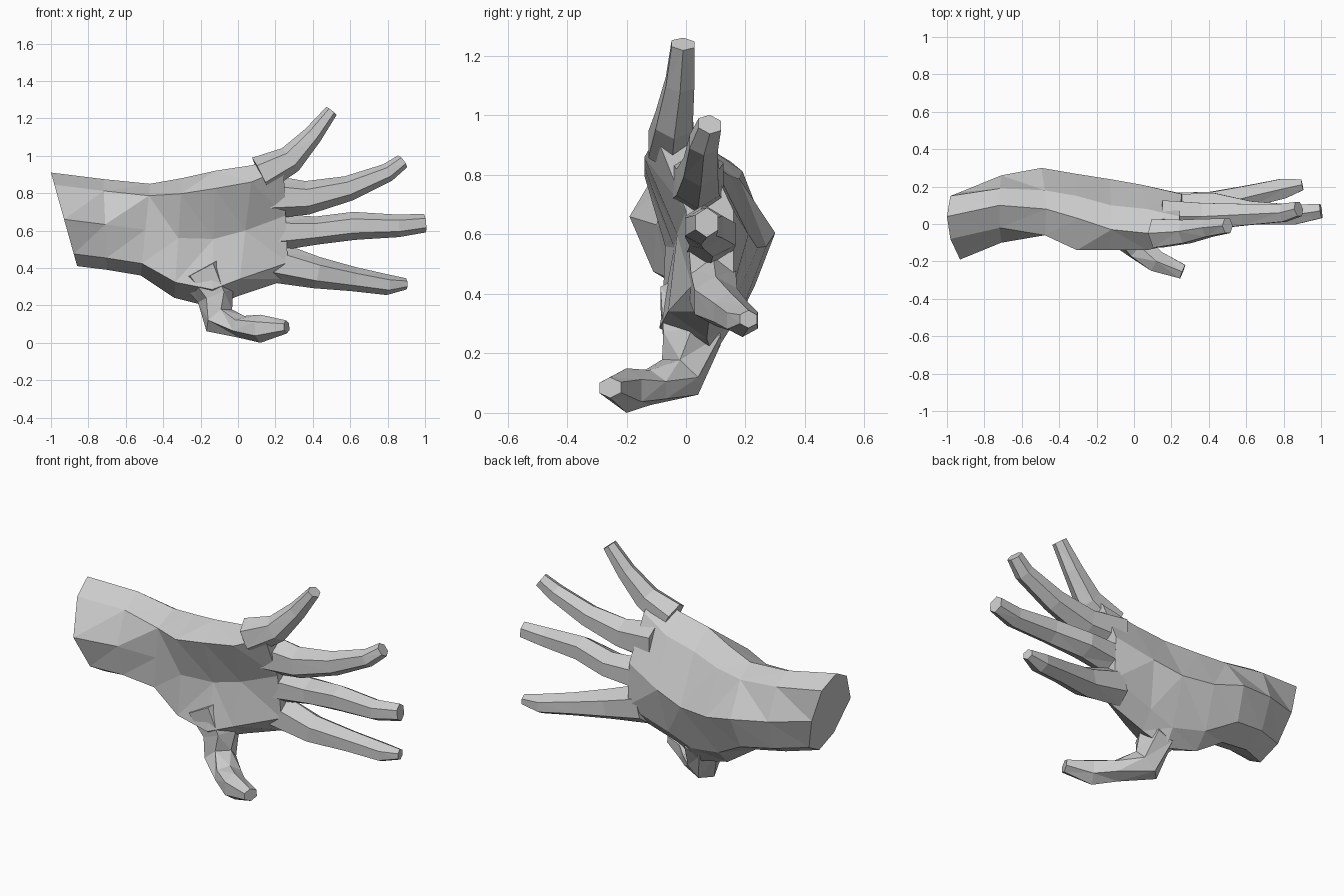
import bpy, bmesh, math
from mathutils import Vector

if "Cube" in bpy.data.objects:
    bpy.data.objects.remove(bpy.data.objects["Cube"])


def loft(name, rings):
    """Skin a row of equal-sized point rings into a closed, faceted solid."""
    bm = bmesh.new()
    rows = [[bm.verts.new(p) for p in ring] for ring in rings]
    n = len(rows[0])
    for a, b in zip(rows, rows[1:]):
        for i in range(n):
            j = (i + 1) % n
            bm.faces.new((a[i], a[j], b[j], b[i]))
    bm.faces.new(rows[0])
    bm.faces.new(rows[-1])
    bmesh.ops.triangulate(bm, faces=bm.faces[:])
    bmesh.ops.recalc_face_normals(bm, faces=bm.faces[:])
    mesh = bpy.data.meshes.new(name)
    bm.to_mesh(mesh)
    bm.free()
    obj = bpy.data.objects.new(name, mesh)
    bpy.context.collection.objects.link(obj)
    return obj


def section(top, bottom, front, back):
    """Eight-point hand section: two edge points, three depths on each side."""
    top, bottom = Vector(top), Vector(bottom)
    steps = (0.13, 0.5, 0.87)

    def side(depths):
        pts = []
        for t, y in zip(steps, depths):
            p = top.lerp(bottom, t)
            p.y = y
            pts.append(p)
        return pts

    return [top] + side(back) + [bottom] + side(front)[::-1]


def digit(name, stations):
    """Six-sided tapering finger; station = x, y, z, half width, half depth."""
    pts = [Vector(s[:3]) for s in stations]
    rings = []
    for i, (p, s) in enumerate(zip(pts, stations)):
        tangent = (pts[min(i + 1, len(pts) - 1)] - pts[max(i - 1, 0)]).normalized()
        wide = tangent.cross(Vector((0, 1, 0))).normalized()
        deep = wide.cross(tangent)
        rings.append([p + wide * s[3] * math.cos(k * math.pi / 3)
                      + deep * s[4] * math.sin(k * math.pi / 3) / 0.9
                      for k in range(6)])
    return loft(name, rings)


# Wrist and palm, from the cut wrist to the knuckles
loft("wrist_and_palm", [
    section((-1.00, .04, .91), (-.86, .00, .41), (-.08, -.19, -.11), (.15, .17, .12)),
    section((-.72, .10, .875), (-.70, .08, .39), (-.02, -.10, -.06), (.19, .26, .20)),
    section((-.47, .08, .85), (-.52, .10, .36), (-.06, -.05, -.04), (.18, .30, .23)),
    section((-.30, .03, .88), (-.34, .10, .24), (-.14, -.07, -.08), (.15, .27, .18)),
    section((-.12, -.03, .92), (-.14, .09, .19), (-.14, -.04, -.09), (.10, .24, .15)),
    section((.08, -.05, .95), (.00, .07, .25), (-.14, -.03, -.06), (.08, .21, .15)),
    section((.24, -.05, 1.02), (.27, .08, .34), (-.10, .00, .02), (.04, .16, .16)),
])

# Fingers
digit("index_finger", [
    (.20, .09, .43, .11, .08), (.42, .10, .375, .085, .075),
    (.62, .15, .34, .065, .06), (.80, .19, .31, .055, .055), (.90, .21, .315, .03, .03)])
digit("middle_finger", [
    (.20, .08, .59, .10, .08), (.42, .09, .60, .075, .08),
    (.62, .06, .625, .075, .065), (.86, .05, .625, .06, .055), (1.0, .07, .64, .05, .04)])
digit("ring_finger", [
    (.15, .04, .78, .12, .09), (.37, .04, .775, .09, .075),
    (.59, .05, .825, .068, .06), (.80, .06, .91, .05, .05), (.88, .08, .97, .04, .04)])
digit("little_finger", [
    (.12, -.05, .90, .10, .08), (.28, -.04, .98, .075, .065),
    (.40, -.02, 1.11, .052, .05), (.50, -.01, 1.24, .035, .04)])

# Thumb, curling forward off the palm
digit("thumb", [
    (-.20, .00, .40, .14, .09), (-.12, .02, .25, .10, .10),
    (-.10, -.02, .12, .09, .075), (.02, -.12, .085, .06, .07),
    (.12, -.20, .075, .075, .06), (.26, -.255, .085, .035, .04)])
